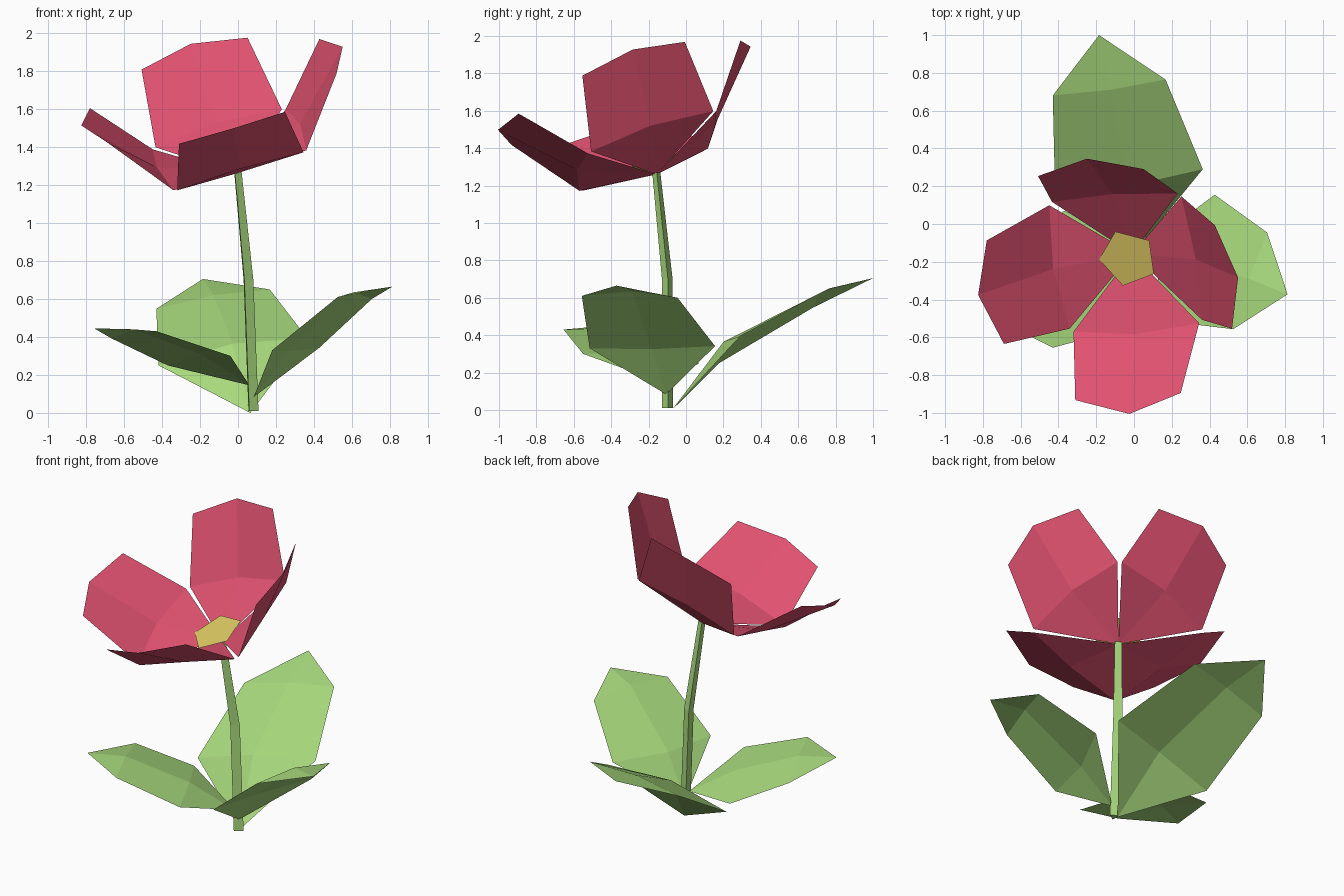
import bpy, math
from mathutils import Vector, Matrix

if "Cube" in bpy.data.objects:
    bpy.data.objects.remove(bpy.data.objects["Cube"])


def material(name, rgb):
    m = bpy.data.materials.new(name)
    m.diffuse_color = (*rgb, 1)
    m.use_nodes = True
    m.node_tree.nodes["Principled BSDF"].inputs["Base Color"].default_value = m.diffuse_color
    return m


pink = material("petal pink", (0.75, 0.084, 0.163))
green = material("leaf green", (0.392, 0.70, 0.205))
yellow = material("centre yellow", (0.716, 0.584, 0.125))


def add(name, verts, faces, mat):
    me = bpy.data.meshes.new(name)
    me.from_pydata([tuple(v) for v in verts], [], faces)
    me.materials.append(mat)
    ob = bpy.data.objects.new(name, me)
    bpy.context.collection.objects.link(ob)
    return ob


# Tilted flower frame: u, v across the bloom, n along its axis
u = Vector((0.959, 0.041, 0.280)).normalized()
n = Vector((-0.250, -0.340, 0.906)).normalized()
v = n.cross(u).normalized()
u = v.cross(n)
heart = Vector((-0.01, -0.157, 1.26))
frame = Matrix((u, v, n)).transposed()

# Petals: one shape (outward, sideways, up) turned four times
base, mid, tip = (0, 0, 0), (0.395, 0, 0.163), (0.72, 0, 0.508)
low, high = (0.366, 0.348, 0.138), (0.632, 0.292, 0.481)
flip = lambda p: (p[0], -p[1], p[2])
petal = [base, low, mid, flip(low), high, tip, flip(high)]
petal_faces = [(0, 3, 2), (0, 2, 1), (2, 3, 6, 5), (2, 5, 4, 1)]
for i, side in enumerate(("right", "back", "left", "front")):
    turn = Matrix.Rotation(math.radians(90 * i + 1.4), 3, 'Z')
    add(f"petal_{side}", [heart + frame @ (turn @ Vector(p)) for p in petal],
        petal_faces, pink)

# Flower centre: flat pentagon
ring = []
for k in range(5):
    a = math.radians(180 + 72 * k)
    ring.append(heart + frame @ Vector((0.16 * math.cos(a) - 0.004, 0.16 * math.sin(a), 0.07)))
add("flower_centre", ring, [tuple(range(5))], yellow)

# Stem: bent three-sided tube
verts = []
for x, y, z, r in ((0.074, -0.098, 0.01, 0.034), (0.048, -0.099, 0.70, 0.033),
                   (-0.006, -0.158, 1.27, 0.025)):
    for deg in (4, 124, 244):
        a = math.radians(deg)
        verts.append((x + r * math.cos(a), y + r * math.sin(a), z))
faces = [(2, 1, 0), (6, 7, 8)]
for s in (0, 3):
    for k in range(3):
        j = (k + 1) % 3
        faces.append((s + k, s + j, s + j + 3, s + k + 3))
add("stem", verts, faces, green)

# Leaves: base, three low points, three high points, tip
leaf_faces = [(0, 3, 2), (0, 2, 1), (2, 3, 6, 5), (2, 5, 4, 1), (5, 6, 7), (5, 7, 4)]
leaves = {
    "leaf_back": [(0.065, -0.075, 0), (-0.418, 0.176, 0.25), (-0.03, 0.20, 0.364),
                  (0.364, 0.29, 0.395), (-0.43, 0.68, 0.548), (-0.127, 0.71, 0.62),
                  (0.167, 0.765, 0.65), (-0.185, 1.0, 0.705)],
    "leaf_right": [(0.083, -0.105, 0.083), (0.427, 0.155, 0.342), (0.26, -0.185, 0.325),
                   (0.18, -0.515, 0.33), (0.705, -0.045, 0.60), (0.61, -0.29, 0.635),
                   (0.525, -0.557, 0.61), (0.813, -0.372, 0.665)],
    "leaf_left": [(0.06, -0.12, 0.145), (-0.04, -0.55, 0.30), (-0.19, -0.235, 0.305),
                  (-0.37, 0.07, 0.25), (-0.43, -0.655, 0.43), (-0.55, -0.39, 0.44),
                  (-0.666, -0.12, 0.392), (-0.757, -0.49, 0.445)],
}
for name, pts in leaves.items():
    add(name, pts, leaf_faces, green)
